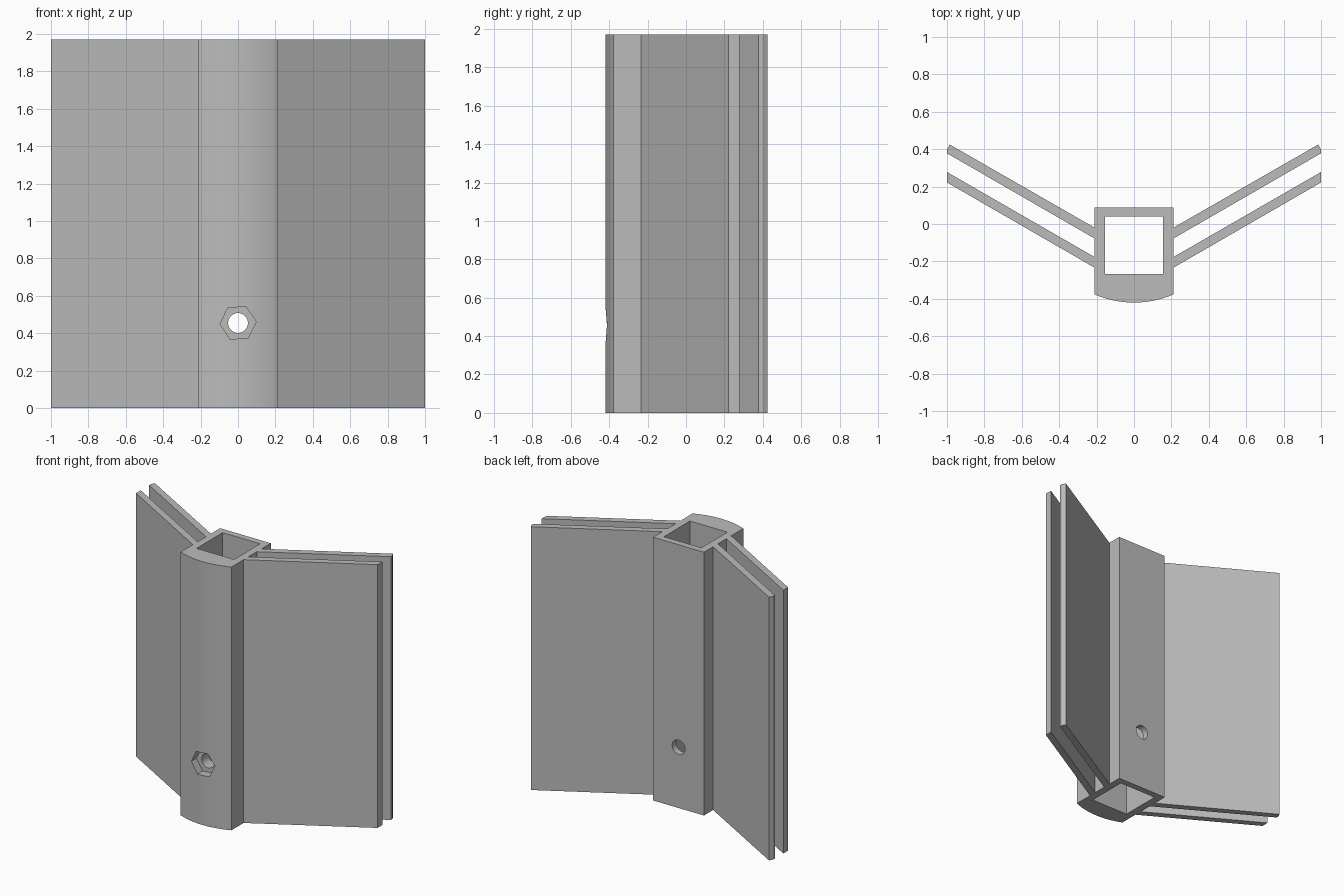
import bpy, bmesh, math
from mathutils import Matrix

if "Cube" in bpy.data.objects:
    bpy.data.objects.remove(bpy.data.objects["Cube"], do_unlink=True)

HEIGHT = 1.97
HOLE_Z = 0.455

grey = bpy.data.materials.new("plain_grey")
grey.use_nodes = True
grey.diffuse_color = (0.5, 0.5, 0.5, 1)
grey.node_tree.nodes["Principled BSDF"].inputs["Base Color"].default_value = (0.5, 0.5, 0.5, 1)


def finish(name, bm):
    bmesh.ops.recalc_face_normals(bm, faces=bm.faces)
    mesh = bpy.data.meshes.new(name)
    bm.to_mesh(mesh)
    bm.free()
    mesh.materials.append(grey)
    obj = bpy.data.objects.new(name, mesh)
    bpy.context.collection.objects.link(obj)
    return obj


def prism(name, outline, z0=0.0, z1=HEIGHT):
    """Extrude an xy outline upward."""
    bm = bmesh.new()
    face = bm.faces.new([bm.verts.new((x, y, z0)) for x, y in outline])
    up = bmesh.ops.extrude_face_region(bm, geom=[face])
    verts = [v for v in up["geom"] if isinstance(v, bmesh.types.BMVert)]
    bmesh.ops.translate(bm, verts=verts, vec=(0, 0, z1 - z0))
    return finish(name, bm)


def rod(name, sides, radius, y0, y1, turn=0.0):
    """Cutter running along y at the height of the bolt hole."""
    bm = bmesh.new()
    bmesh.ops.create_cone(bm, cap_ends=True, segments=sides, radius1=radius,
                          radius2=radius, depth=y1 - y0)
    place = (Matrix.Translation((0, (y0 + y1) / 2, HOLE_Z))
             @ Matrix.Rotation(turn, 4, 'Y') @ Matrix.Rotation(math.pi / 2, 4, 'X'))
    bm.transform(place)
    return finish(name, bm)


# Central post with a bowed front
half, corner_y, bow = 0.21, -0.377, 0.043
radius = (half ** 2 + bow ** 2) / (2 * bow)
sweep = math.asin(half / radius)
steps = 32
outline = [(half, 0.088), (-half, 0.088)]
for i in range(steps + 1):
    a = sweep * (2 * i / steps - 1)
    outline.append((radius * math.sin(a), corner_y - bow + radius * (1 - math.cos(a))))
post = prism("post", outline)

# Square bore, bolt hole and hexagonal nut pocket
bore = [(0.155, 0.04), (-0.155, 0.04), (-0.155, -0.268), (0.155, -0.268)]
cutters = [prism("bore_cutter", bore, -0.1, HEIGHT + 0.1),
           rod("bolt_hole_cutter", 48, 0.053, -0.6, 0.3),
           rod("nut_pocket_cutter", 6, 0.097, -0.6, -0.355, math.radians(-94))]
bpy.context.view_layer.objects.active = post
for cutter in cutters:
    cutter.hide_render = True
    mod = post.modifiers.new(cutter.name, 'BOOLEAN')
    mod.operation = 'DIFFERENCE'
    mod.solver = 'EXACT'
    mod.object = cutter
    bpy.ops.object.modifier_apply(modifier=mod.name)
for cutter in cutters:
    bpy.data.objects.remove(cutter, do_unlink=True)

bpy.ops.object.select_all(action='DESELECT')
post.select_set(True)
bpy.ops.object.shade_smooth_by_angle(angle=math.radians(25))

# Paired wing panels, swept back at thirty degrees on each side
back_panel = [(half, -0.078), (1, 0.378), (1, 0.399), (0.985, 0.425), (half, -0.02)]
front_panel = [(half, -0.234), (1, 0.222), (1, 0.278), (half, -0.177)]
for side, sign in (("left", 1), ("right", -1)):
    for name, shape in (("back_panel", back_panel), ("front_panel", front_panel)):
        prism(f"{side}_{name}", [(sign * x, y) for x, y in shape])
